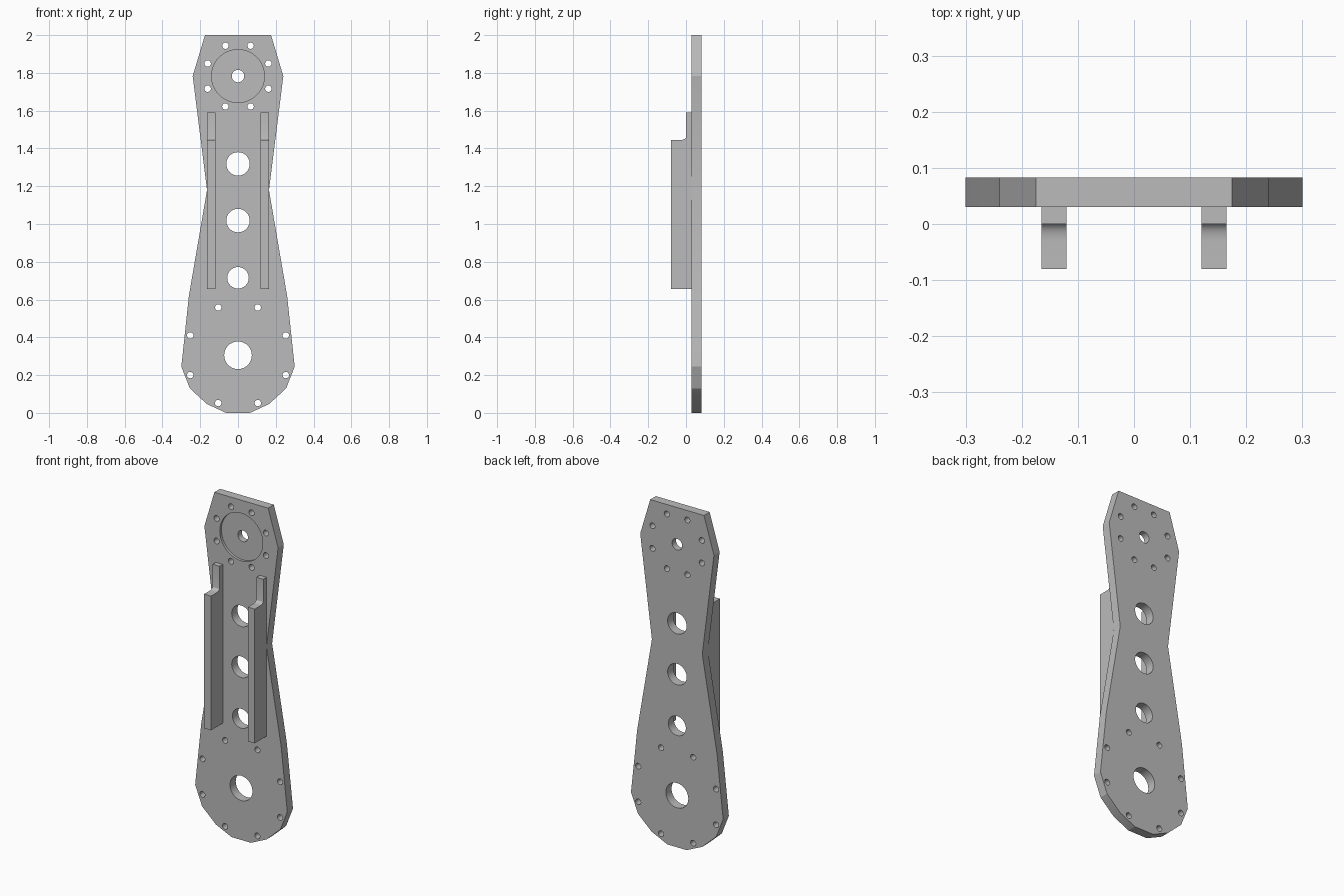
import bpy, bmesh
from math import cos, sin, pi, radians
from mathutils import Matrix

cube = bpy.data.objects.get("Cube")
if cube:
    bpy.data.objects.remove(cube, do_unlink=True)

FRONT, BACK = 0.03, 0.083

grey = bpy.data.materials.new("machined grey")
grey.use_nodes = True
colour = (0.5, 0.5, 0.5, 1)
grey.diffuse_color = colour
grey.node_tree.nodes["Principled BSDF"].inputs["Base Color"].default_value = colour


def make_object(name, bm):
    bmesh.ops.recalc_face_normals(bm, faces=bm.faces[:])
    mesh = bpy.data.meshes.new(name)
    bm.to_mesh(mesh)
    bm.free()
    mesh.materials.append(grey)
    obj = bpy.data.objects.new(name, mesh)
    bpy.context.collection.objects.link(obj)
    return obj


def prism(name, points, offset):
    """Extrude a closed outline of 3D points along the offset."""
    bm = bmesh.new()
    face = bm.faces.new([bm.verts.new(p) for p in points])
    new = bmesh.ops.extrude_face_region(bm, geom=[face])["geom"]
    bmesh.ops.translate(bm, vec=offset,
                        verts=[v for v in new if isinstance(v, bmesh.types.BMVert)])
    return make_object(name, bm)


def drill(target, holes, y0, y1):
    """Cut round holes (x, z, radius) between two depths."""
    bm = bmesh.new()
    for x, z, r in holes:
        place = Matrix.Translation((x, (y0 + y1) / 2, z)) @ Matrix.Rotation(pi / 2, 4, "X")
        bmesh.ops.create_cone(bm, cap_ends=True, segments=48 if r > 0.03 else 24,
                              radius1=r, radius2=r, depth=y1 - y0, matrix=place)
    cutter = make_object("hole_cutter", bm)
    cutter.hide_render = True
    mod = target.modifiers.new("holes", "BOOLEAN")
    mod.operation, mod.solver, mod.object = "DIFFERENCE", "EXACT", cutter
    bpy.context.view_layer.objects.active = target
    bpy.ops.object.modifier_apply(modifier=mod.name)
    bpy.data.objects.remove(cutter, do_unlink=True)


def bolt_circle(z, radius):
    angles = [pi / 8 + k * pi / 4 for k in range(8)]
    return [(radius * cos(a), z + radius * sin(a), 0.017) for a in angles]


# Arm plate: mirrored half outline
half = [(0.063, 0), (0.165, 0.047), (0.255, 0.13), (0.3, 0.245),
        (0.26, 0.62), (0.164, 1.18), (0.24, 1.783), (0.175, 2)]
outline = half + [(-x, z) for x, z in reversed(half)]
plate = prism("arm_plate", [(x, FRONT, z) for x, z in outline], (0, BACK - FRONT, 0))

# Round recess at the top, then all through holes
drill(plate, [(0, 1.783, 0.14)], FRONT - 0.1, FRONT + 0.015)
bores = [(0, 1.783, 0.033), (0, 1.318, 0.062), (0, 1.018, 0.062),
         (0, 0.715, 0.057), (0, 0.305, 0.073)]
drill(plate, bores + bolt_circle(1.783, 0.174) + bolt_circle(0.305, 0.274),
      FRONT - 0.1, BACK + 0.1)

# Stepped rails with a small fillet at the step
fillet = [(-0.03 + 0.03 * sin(radians(a)), 1.46 - 0.015 * cos(radians(a)))
          for a in range(0, 91, 15)]
profile = [(FRONT, 0.655), (-0.08, 0.655), (-0.08, 1.445)] + fillet + [(0, 1.59), (FRONT, 1.59)]
rails = [prism(name, [(x, y, z) for y, z in profile], (0.045, 0, 0))
         for name, x in (("left_rail", 0.12), ("right_rail", -0.165))]

# Smooth bores and fillets, sharp edges elsewhere
bpy.ops.object.select_all(action="DESELECT")
for obj in [plate] + rails:
    obj.select_set(True)
bpy.context.view_layer.objects.active = plate
bpy.ops.object.shade_smooth_by_angle(angle=radians(20))
